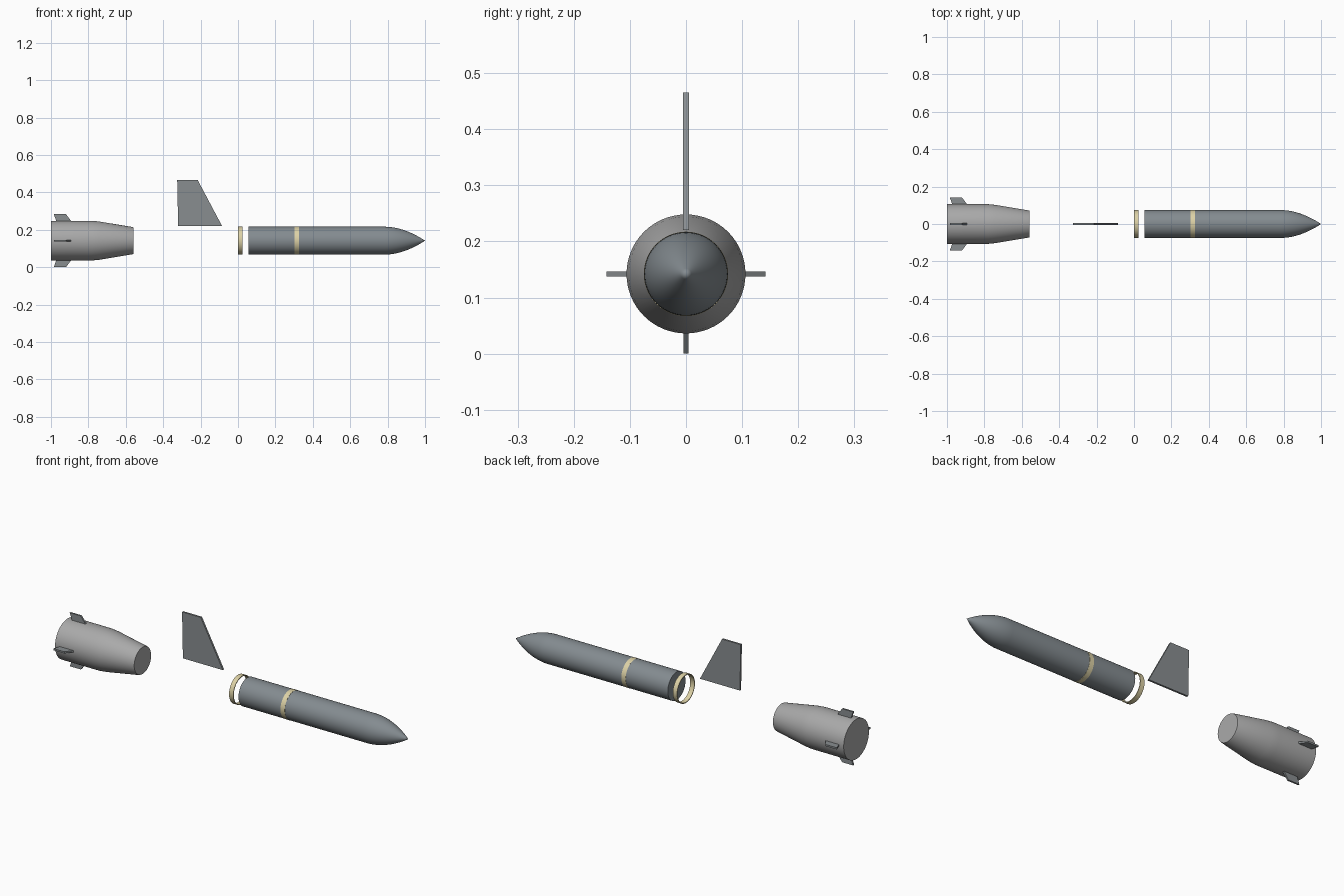
import bpy, bmesh, math
from mathutils import Matrix, Vector

cube = bpy.data.objects.get("Cube")
if cube:
    bpy.data.objects.remove(cube, do_unlink=True)

AXIS_Z = 0.142
SIDES = 64


def material(name, rgb):
    m = bpy.data.materials.new(name)
    m.use_nodes = True
    m.diffuse_color = (*rgb, 1)
    m.node_tree.nodes["Principled BSDF"].inputs["Base Color"].default_value = (*rgb, 1)
    return m


booster_grey = material("light grey", (0.40, 0.40, 0.40))
body_grey = material("slate grey", (0.23, 0.26, 0.28))
fin_grey = material("fin grey", (0.25, 0.27, 0.28))
tan = material("pale tan", (0.72, 0.64, 0.38))


def finish(name, bm, mat, smooth):
    bmesh.ops.recalc_face_normals(bm, faces=bm.faces)
    mesh = bpy.data.meshes.new(name)
    bm.to_mesh(mesh)
    bm.free()
    mesh.materials.append(mat)
    ob = bpy.data.objects.new(name, mesh)
    bpy.context.collection.objects.link(ob)
    if smooth:
        bpy.ops.object.select_all(action="DESELECT")
        ob.select_set(True)
        bpy.context.view_layer.objects.active = ob
        bpy.ops.object.shade_smooth_by_angle(angle=math.radians(35))
    return ob


def lathe(name, profile, mat, closed=False):
    """Spin an (x, radius) profile about the long axis."""
    bm = bmesh.new()
    verts = [bm.verts.new((x, 0, AXIS_Z + r)) for x, r in profile]
    pairs = list(zip(verts, verts[1:]))
    if closed:
        pairs.append((verts[-1], verts[0]))
    edges = [bm.edges.new(p) for p in pairs]
    bmesh.ops.spin(bm, geom=verts + edges, cent=(0, 0, AXIS_Z), axis=(1, 0, 0),
                   angle=math.tau, steps=SIDES)
    bmesh.ops.remove_doubles(bm, verts=bm.verts, dist=1e-5)
    return finish(name, bm, mat, True)


def fin(name, outline, thickness, mat, turn=0):
    """Plate from an (x, radius) outline, turned about the long axis."""
    bm = bmesh.new()
    face = bm.faces.new([bm.verts.new((x, -thickness / 2, r)) for x, r in outline])
    ext = bmesh.ops.extrude_face_region(bm, geom=[face])
    moved = [v for v in ext["geom"] if isinstance(v, bmesh.types.BMVert)]
    bmesh.ops.translate(bm, verts=moved, vec=(0, thickness, 0))
    bm.transform(Matrix.Translation(Vector((0, 0, AXIS_Z))) @ Matrix.Rotation(turn, 4, "X"))
    return finish(name, bm, mat, False)


# Booster: straight barrel tapering to a flat front
lathe("booster", [(-1, 0), (-1, 0.106), (-0.78, 0.106), (-0.74, 0.102),
                  (-0.565, 0.073), (-0.56, 0.071), (-0.56, 0)], booster_grey)

# Four small booster fins
small = [(-0.97, 0.100), (-0.985, 0.142), (-0.92, 0.142), (-0.893, 0.106), (-0.893, 0.100)]
for i, side in enumerate(("top", "right", "bottom", "left")):
    fin("booster_fin_" + side, small, 0.009, fin_grey, i * math.pi / 2)

# Large detached tail fin
fin("tail_fin", [(-0.32, 0.078), (-0.325, 0.323), (-0.215, 0.323), (-0.085, 0.078)],
    0.01, fin_grey)

# Loose open coupling ring
lathe("coupling_ring", [(0, 0.075), (0.025, 0.075), (0.025, 0.071), (0, 0.071)],
      tan, closed=True)

# Main body with a curved pointed nose
nose = [(0.785 + 0.215 * i / 14, 0.0745 * (1 - (i / 14) ** 1.9)) for i in range(15)]
lathe("body", [(0.055, 0), (0.055, 0.0745)] + nose, body_grey)

# Band around the body
lathe("body_band", [(0.302, 0.0735), (0.302, 0.0753), (0.327, 0.0753), (0.327, 0.0735)],
      tan, closed=True)
